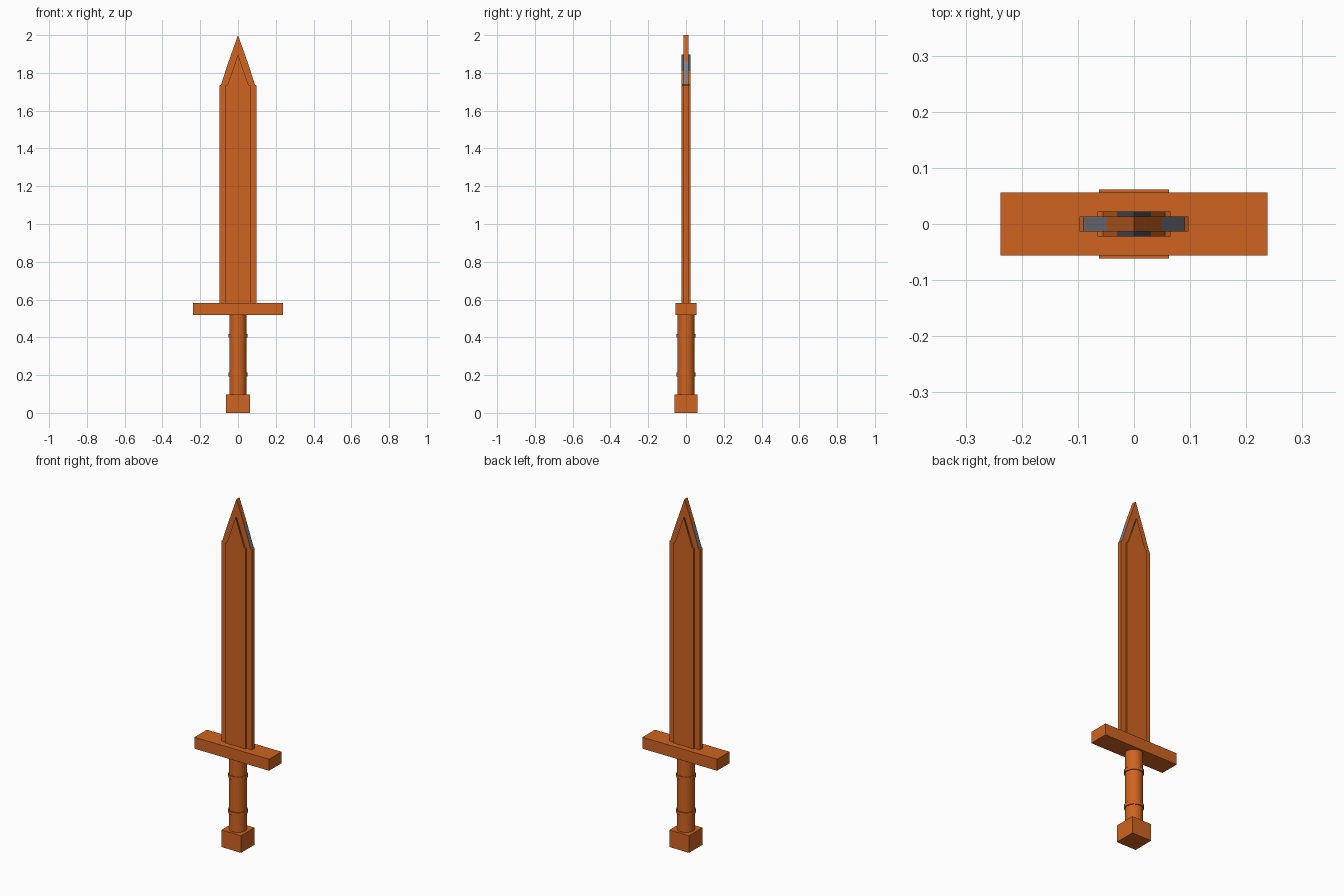
import bpy, bmesh, math

if "Cube" in bpy.data.objects:
    bpy.data.objects.remove(bpy.data.objects["Cube"])


def material(name, rgb):
    m = bpy.data.materials.new(name)
    m.diffuse_color = (*rgb, 1)
    m.use_nodes = True
    m.node_tree.nodes["Principled BSDF"].inputs["Base Color"].default_value = m.diffuse_color
    return m


orange = material("orange", (0.62, 0.125, 0.015))
grey = material("steel grey", (0.21, 0.225, 0.25))
dark = material("dark grey", (0.08, 0.085, 0.10))


def finish(name, bm, mats):
    bmesh.ops.recalc_face_normals(bm, faces=bm.faces)
    mesh = bpy.data.meshes.new(name)
    bm.to_mesh(mesh)
    bm.free()
    ob = bpy.data.objects.new(name, mesh)
    bpy.context.collection.objects.link(ob)
    for m in mats:
        mesh.materials.append(m)
    return ob


def box(name, hx, hy, z0, z1):
    bm = bmesh.new()
    bmesh.ops.create_cube(bm, size=1)
    for v in bm.verts:
        v.co = (v.co.x * 2 * hx, v.co.y * 2 * hy, z0 + (v.co.z + 0.5) * (z1 - z0))
    return finish(name, bm, [orange])


def cylinder(name, r, z0, z1):
    bm = bmesh.new()
    bmesh.ops.create_cone(bm, cap_ends=True, segments=32, radius1=r, radius2=r, depth=z1 - z0)
    bmesh.ops.translate(bm, verts=bm.verts, vec=(0, 0, (z0 + z1) / 2))
    ob = finish(name, bm, [orange])
    for p in ob.data.polygons:
        p.use_smooth = abs(p.normal.z) < 0.5
    bpy.context.view_layer.objects.active = ob
    ob.select_set(True)
    bpy.ops.object.shade_smooth_by_angle(angle=math.radians(40))
    ob.select_set(False)


def blade(name, half, hy, tip, accent, z_low, z_high):
    """Mirrored profile extruded through y; bevel faces in a height band get the accent."""
    bm = bmesh.new()
    right = [(x, z) for x, z in half if x > 0]
    pts = half + [(-x, z) for x, z in reversed(right)]
    verts = [bm.verts.new((x, -hy, z)) for x, z in pts]
    face = bm.faces.new(verts)
    ext = bmesh.ops.extrude_face_region(bm, geom=[face])
    new = [g for g in ext["geom"] if isinstance(g, bmesh.types.BMVert)]
    bmesh.ops.translate(bm, verts=new, vec=(0, 2 * hy, 0))
    bmesh.ops.recalc_face_normals(bm, faces=bm.faces)
    for f in bm.faces:
        f.normal_update()
        z = f.calc_center_median().z
        if abs(f.normal.y) < 0.5 and z_low < z < z_high:
            f.material_index = 1
    finish(name, bm, [orange, accent])


# Handle
box("pommel", 0.0625, 0.0615, 0, 0.098)
cylinder("grip", 0.046, 0.09, 0.525)
for i, z in enumerate((0.203, 0.408)):
    cylinder(f"grip_ring_{i + 1}", 0.051, z - 0.01, z + 0.01)
box("guard", 0.2375, 0.0565, 0.517, 0.583)

# Cutting edge slab, grey on the lower half of the tip
blade("blade_edge",
      [(0.097, 0.57), (0.097, 1.733), (0.09, 1.738), (0.049, 1.862), (0, 2.0)],
      0.0135, 2.0, grey, 1.74, 1.862)
# Raised core slab, dark grey on the upper half of the tip
blade("blade_core",
      [(0.065, 0.57), (0.065, 1.733), (0.055, 1.738), (0.03, 1.81), (0, 1.897)],
      0.0225, 1.897, dark, 1.81, 1.897)
